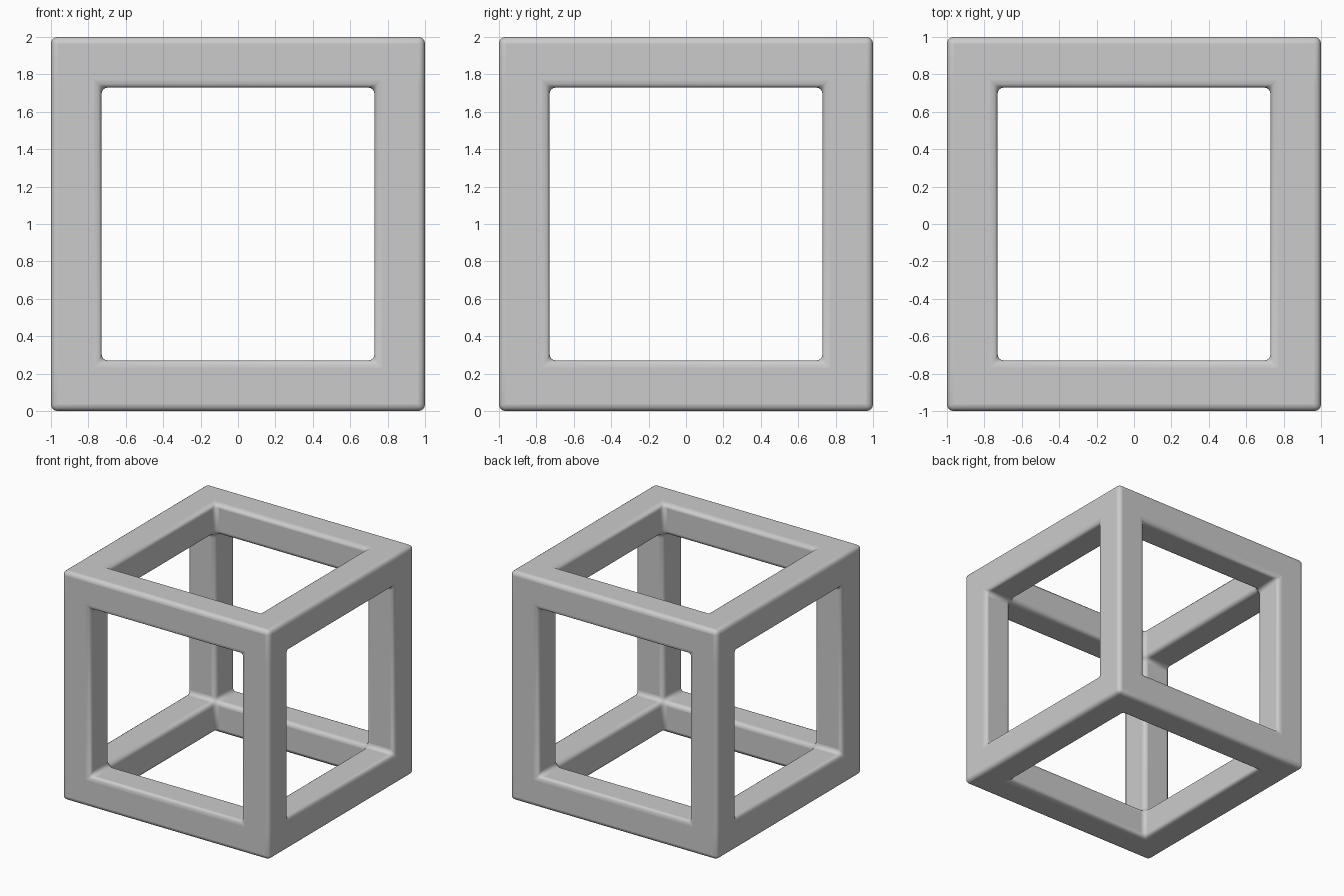
import bpy, bmesh, math
from mathutils import Vector
from itertools import product

# Remove the default cube
old = bpy.data.objects.get("Cube")
if old:
    bpy.data.objects.remove(old, do_unlink=True)

OUTER, INNER, ROUND = 1.0, 0.73, 0.036
cuts = (-OUTER, -INNER, INNER, OUTER)

# Material
grey = bpy.data.materials.new("light_grey")
grey.use_nodes = True
colour = (0.6, 0.6, 0.6, 1)
grey.diffuse_color = colour
grey.node_tree.nodes["Principled BSDF"].inputs["Base Color"].default_value = colour


def solid(cell):
    """Corner blocks and beams lie at the end of at least two axes."""
    return all(0 <= c <= 2 for c in cell) and sum(c != 1 for c in cell) >= 2


# Open cube frame: the skin of the solid blocks
bm = bmesh.new()
points = {k: bm.verts.new([cuts[i] for i in k]) for k in product(range(4), repeat=3)}
for cell in filter(solid, product(range(3), repeat=3)):
    for axis, side in product(range(3), (0, 1)):
        neighbour = list(cell)
        neighbour[axis] += 2 * side - 1
        if solid(neighbour):
            continue
        u, v = (axis + 1) % 3, (axis + 2) % 3
        ring = []
        for du, dv in ((0, 0), (1, 0), (1, 1), (0, 1)):
            key = list(cell)
            key[axis] += side
            key[u] += du
            key[v] += dv
            ring.append(points[tuple(key)])
        bm.faces.new(ring if side else ring[::-1])
bmesh.ops.delete(bm, geom=[v for v in bm.verts if not v.link_faces], context='VERTS')
bmesh.ops.translate(bm, verts=bm.verts, vec=Vector((0, 0, OUTER)))

mesh = bpy.data.meshes.new("cube_frame")
bm.to_mesh(mesh)
bm.free()
mesh.materials.append(grey)
frame = bpy.data.objects.new("cube_frame", mesh)
bpy.context.collection.objects.link(frame)

# Rounded edges and inner corners
bevel = frame.modifiers.new("rounded_edges", 'BEVEL')
bevel.width = ROUND
bevel.segments = 4
bevel.limit_method = 'ANGLE'
bevel.angle_limit = math.radians(40)

bpy.ops.object.select_all(action='DESELECT')
bpy.context.view_layer.objects.active = frame
frame.select_set(True)
bpy.ops.object.shade_smooth_by_angle(angle=math.radians(40))
